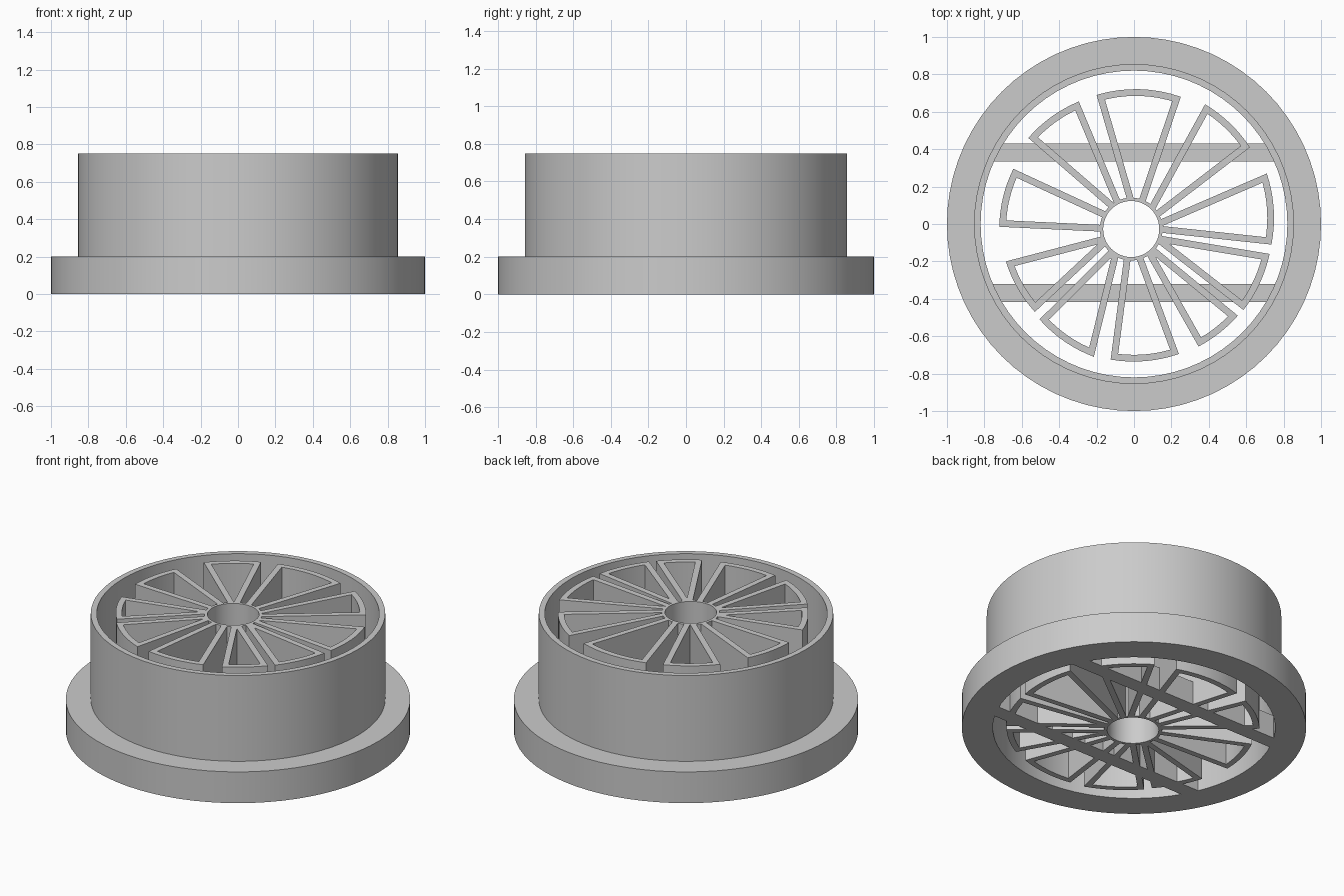
import bpy, bmesh
from math import sin, cos, tau, pi, atan2, radians, hypot
from mathutils import Vector

cube = bpy.data.objects.get("Cube")
if cube:
    bpy.data.objects.remove(cube, do_unlink=True)

HEIGHT = 0.75
BAR_HEIGHT = 0.15
THICKNESS = 0.036
HUB = Vector((-0.015, -0.027))

grey = bpy.data.materials.new("plain_grey")
grey.use_nodes = True
colour = (0.6, 0.6, 0.6, 1)
grey.diffuse_color = colour
grey.node_tree.nodes["Principled BSDF"].inputs["Base Color"].default_value = colour


def finish(bm, name):
    """Turn a bmesh into a shaded, coloured object."""
    bmesh.ops.recalc_face_normals(bm, faces=bm.faces)
    mesh = bpy.data.meshes.new(name)
    bm.to_mesh(mesh)
    bm.free()
    mesh.materials.append(grey)
    obj = bpy.data.objects.new(name, mesh)
    bpy.context.collection.objects.link(obj)
    bpy.ops.object.select_all(action='DESELECT')
    obj.select_set(True)
    bpy.context.view_layer.objects.active = obj
    bpy.ops.object.shade_smooth_by_angle(angle=radians(30))
    return obj


def lathe(name, profile, centre=(0, 0), steps=72):
    """Spin a closed (radius, z) profile round a vertical axis."""
    bm = bmesh.new()
    rings = []
    for i in range(steps):
        a = tau * i / steps
        rings.append([bm.verts.new((centre[0] + r * cos(a), centre[1] + r * sin(a), z))
                      for r, z in profile])
    n = len(profile)
    for i in range(steps):
        p, q = rings[i], rings[(i + 1) % steps]
        for j in range(n):
            k = (j + 1) % n
            bm.faces.new((p[j], q[j], q[k], p[k]))
    return finish(bm, name)


def ribbon_wall(name, path, height):
    """Upright wall whose thickness lies to the right of the path."""
    bm = bmesh.new()
    inner = []
    for i, p in enumerate(path):
        d0 = (p - path[i - 1]).normalized() if i else (path[1] - p).normalized()
        d1 = (path[i + 1] - p).normalized() if i < len(path) - 1 else d0
        n0, n1 = Vector((d0.y, -d0.x)), Vector((d1.y, -d1.x))
        inner.append(p + (n0 + n1) * (THICKNESS / (1 + n0.dot(n1))))
    rows = [[bm.verts.new((*p, 0)) for p in line] for line in (path, inner)]
    for i in range(len(path) - 1):
        bm.faces.new((rows[0][i], rows[0][i + 1], rows[1][i + 1], rows[1][i]))
    top = bmesh.ops.extrude_face_region(bm, geom=bm.faces[:], use_keep_orig=True)["geom"]
    verts = [v for v in top if isinstance(v, bmesh.types.BMVert)]
    bmesh.ops.translate(bm, verts=verts, vec=(0, 0, height))
    return finish(bm, name)


def petal_path(x0, y0, x1, y1, hub0, hub1, steps=8):
    """Leg out from the hub, bowed outer edge, leg back to the hub."""
    def on_hub(deg):
        a = radians(deg)
        return HUB + Vector((cos(a), sin(a))) * 0.158
    a0, r0, r1 = atan2(y0, x0), hypot(x0, y0), hypot(x1, y1)
    sweep = (atan2(y1, x1) - a0 + pi) % tau - pi
    path = [on_hub(hub0)]
    for i in range(steps + 1):
        t = i / steps
        a, r = a0 + sweep * t, r0 + (r1 - r0) * t
        path.append(Vector((r * cos(a), r * sin(a))))
    return path + [on_hub(hub1)]


# Flanged outer shell
lathe("flanged_shell", [(0.82, 0), (1, 0), (1, 0.2), (0.855, 0.2),
                        (0.855, HEIGHT), (0.82, HEIGHT)])

# Central hub tube
lathe("hub_tube", [(0.15, 0), (0.168, 0), (0.168, HEIGHT), (0.15, HEIGHT)], HUB, 48)

# Petal walls, clockwise: outer corners, then hub angles of the two legs
petals = [
    (-0.2, 0.69, 0.25, 0.68, 98, 62),
    (0.38, 0.64, 0.62, 0.41, 52, 23),
    (0.71, 0.27, 0.735, -0.11, 18, -7),
    (0.725, -0.16, 0.585, -0.46, -13, -28),
    (0.555, -0.49, 0.345, -0.655, -38, -59),
    (0.24, -0.695, -0.125, -0.725, -67, -104),
    (-0.215, -0.71, -0.505, -0.51, -115, -136),
    (-0.53, -0.47, -0.685, -0.2, -147, -166),
    (-0.72, -0.015, -0.645, 0.295, -175, 145),
    (-0.565, 0.46, -0.295, 0.655, 136, 111),
]
for number, petal in enumerate(petals, 1):
    ribbon_wall(f"petal_wall_{number}", petal_path(*petal), HEIGHT)

# Two cross bars joining the petals to the shell
for name, y in (("back_bar", 0.382), ("front_bar", -0.368)):
    bm = bmesh.new()
    bmesh.ops.create_cube(bm, size=1)
    bmesh.ops.scale(bm, verts=bm.verts, vec=(1.55, 0.096, BAR_HEIGHT))
    bmesh.ops.translate(bm, verts=bm.verts, vec=(0, y, BAR_HEIGHT / 2))
    finish(bm, name)
